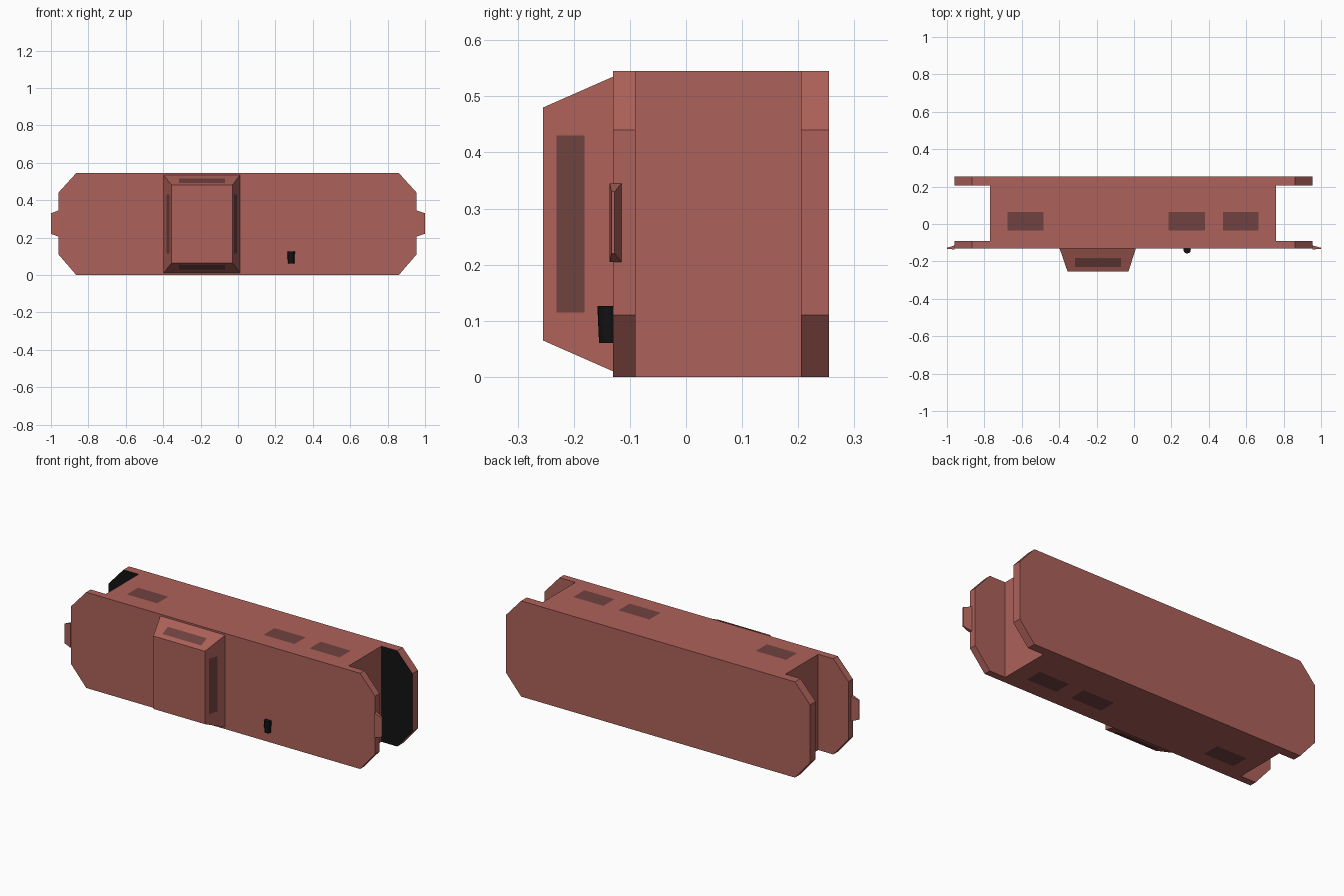
import bpy
from mathutils import Vector

if "Cube" in bpy.data.objects:
    bpy.data.objects.remove(bpy.data.objects["Cube"])


def material(name, color):
    m = bpy.data.materials.new(name)
    m.diffuse_color = (*color, 1)
    m.use_nodes = True
    m.node_tree.nodes["Principled BSDF"].inputs["Base Color"].default_value = m.diffuse_color
    return m


RED = material("red_paint", (0.42, 0.12, 0.10))
GLASS = material("dark_panel", (0.16, 0.055, 0.05))
BLACK = material("black", (0.006, 0.006, 0.006))


def make(name, verts, faces, mat=RED):
    me = bpy.data.meshes.new(name)
    me.from_pydata(verts, [], faces)
    me.materials.append(mat)
    ob = bpy.data.objects.new(name, me)
    bpy.context.collection.objects.link(ob)
    return ob


def loft(name, front, back, mat=RED):
    """Solid between two rings; rings run counter-clockwise seen from the front."""
    n = len(front)
    faces = [tuple(range(n)), tuple(range(2 * n - 1, n - 1, -1))]
    faces += [(i, i + n, (i + 1) % n + n, (i + 1) % n) for i in range(n)]
    return make(name, front + back, faces, mat)


def rect(x0, x1, z0, z1, y):
    return [(x0, y, z0), (x1, y, z0), (x1, y, z1), (x0, y, z1)]


def plate(name, y0, y1):
    prof = [(-0.865, 0), (0.86, 0), (0.955, 0.11), (0.955, 0.44),
            (0.86, 0.545), (-0.865, 0.545), (-0.96, 0.44), (-0.96, 0.11)]
    return loft(name, [(x, y0, z) for x, z in prof], [(x, y1, z) for x, z in prof])


def panel(name, pts, outward):
    """Thin dark panel laid just above a surface."""
    p = [Vector(q) for q in pts]
    n = (p[1] - p[0]).cross(p[2] - p[0]).normalized()
    if n.dot(Vector(outward)) < 0:
        p.reverse()
        n = -n
    return make(name, [q + n * 0.002 for q in p], [(0, 1, 2, 3)], GLASS)


# Main body between the two end plates
loft("body", rect(-0.77, 0.76, 0, 0.545, -0.09), rect(-0.77, 0.76, 0, 0.545, 0.205))
plate("front_plate", -0.13, -0.09)
back = plate("back_plate", 0.205, 0.255)

# Dark inner face of the back plate
back.data.materials.append(BLACK)
back.data.polygons[0].material_index = 1

# Tapered tabs on both ends of the front plate
for side, s, root in (("right", 1, 0.955), ("left", -1, -0.96)):
    outline = [(root, 0.205), (s, 0.22), (s, 0.33), (root, 0.345)]
    if s < 0:
        outline.reverse()
    fy = {root: -0.136, s: -0.133}
    by = {root: -0.115, s: -0.127}
    loft(side + "_tab", [(x, fy[x], z) for x, z in outline],
         [(x, by[x], z) for x, z in outline])

# Raised box on the front, narrowing outward
loft("front_box", rect(-0.355, -0.03, 0.065, 0.48, -0.255),
     rect(-0.398, 0.01, 0.01, 0.535, -0.13))


def slope(y, near, far):
    return near + (far - near) * (y + 0.13) / -0.125


# Panels on the four sloped sides of the box
ya, yb = -0.23, -0.18
for name, near, far, d in (("right", 0.01, -0.03, 1), ("left", -0.398, -0.355, -1)):
    a, b = slope(ya, near, far), slope(yb, near, far)
    panel("box_panel_" + name, [(a, ya, 0.115), (b, yb, 0.115),
                                (b, yb, 0.43), (a, ya, 0.43)], (d, 0, 0))
for name, near, far, d in (("top", 0.535, 0.48, 1), ("bottom", 0.01, 0.065, -1)):
    a, b = slope(ya, near, far), slope(yb, near, far)
    panel("box_panel_" + name, [(-0.315, ya, a), (-0.07, ya, a),
                                (-0.07, yb, b), (-0.315, yb, b)], (0, 0, d))

# Panels on the top and bottom of the body
for i, (x0, x1) in enumerate(((-0.675, -0.485), (0.185, 0.38), (0.475, 0.665))):
    for name, z, d in (("top", 0.545, 1), ("bottom", 0, -1)):
        panel(f"{name}_panel_{i + 1}", [(x0, -0.035, z), (x1, -0.035, z),
                                        (x1, 0.065, z), (x0, 0.065, z)], (0, 0, d))

# Small black knob on the front
bpy.ops.mesh.primitive_cone_add(vertices=12, radius1=0.017, radius2=0.02, depth=0.066,
                                location=(0.284, -0.138, 0.093))
knob = bpy.context.object
knob.name = "knob"
knob.data.materials.append(BLACK)
bpy.ops.object.shade_smooth_by_angle()
